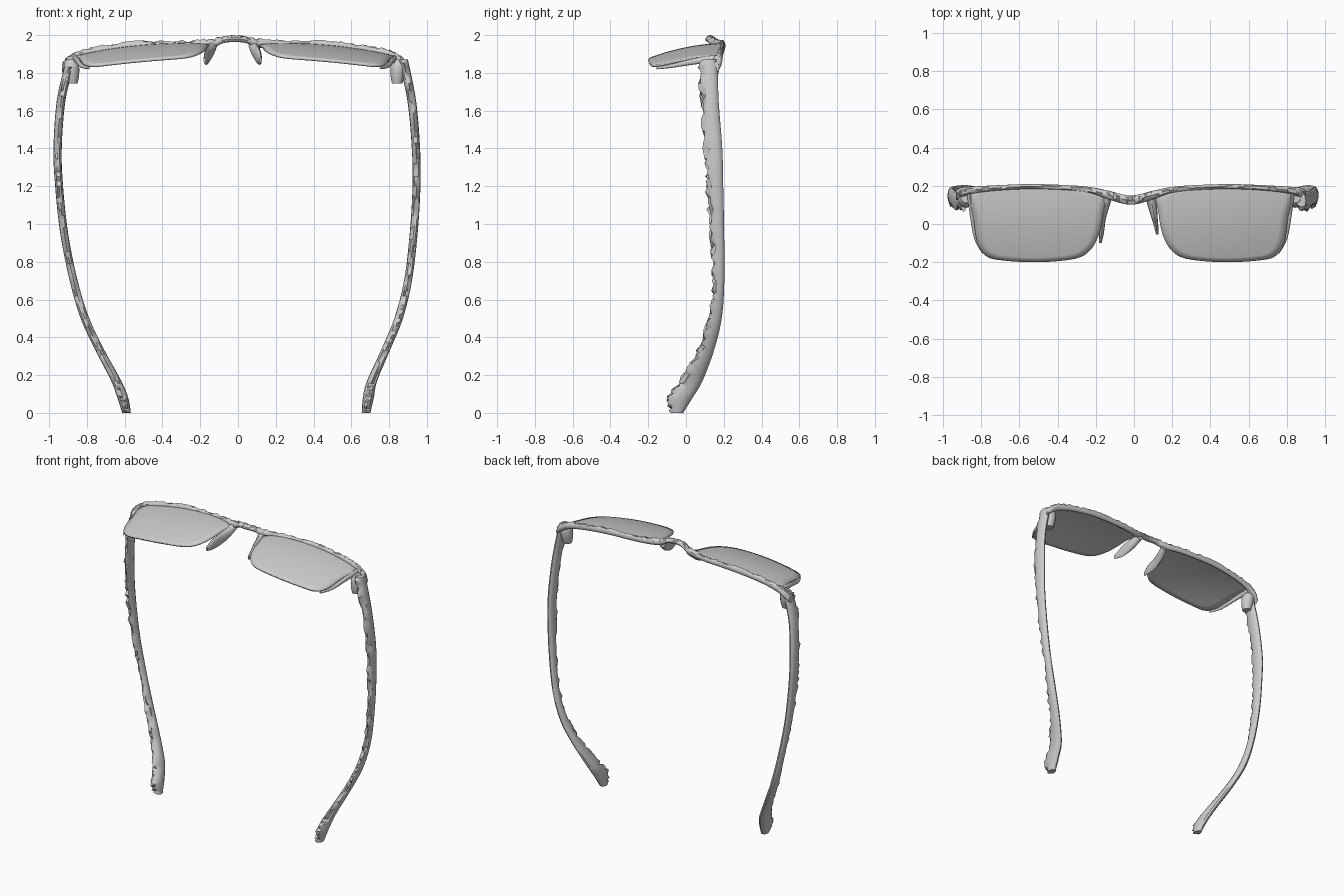
import bpy, bmesh, math, random
from mathutils import Vector

random.seed(4)
if "Cube" in bpy.data.objects:
    bpy.data.objects.remove(bpy.data.objects["Cube"])

grey = bpy.data.materials.new("plain grey")
grey.use_nodes = True
COLOUR = (0.6, 0.6, 0.6, 1)
grey.diffuse_color = COLOUR
grey.node_tree.nodes["Principled BSDF"].inputs["Base Color"].default_value = COLOUR
MID = -0.017  # mirror line of the front frame


def smooth_path(rows, steps, closed=False):
    """Catmull-Rom resampling of equal-length tuples."""
    pts = [Vector(r) for r in rows]
    n = len(pts)
    pick = (lambda i: pts[i % n]) if closed else (lambda i: pts[max(0, min(n - 1, i))])
    out = []
    for i in range(n if closed else n - 1):
        a, b, c, d = (pick(i + k) for k in (-1, 0, 1, 2))
        for s in range(steps):
            t = s / steps
            out.append(0.5 * (2 * b + (c - a) * t + (2 * a - 5 * b + 4 * c - d) * t * t
                              + (3 * b - a - 3 * c + d) * t ** 3))
    return out if closed else out + [pts[-1]]


def finish(name, bm, angle=40):
    bmesh.ops.recalc_face_normals(bm, faces=bm.faces)
    mesh = bpy.data.meshes.new(name)
    bm.to_mesh(mesh)
    bm.free()
    mesh.materials.append(grey)
    ob = bpy.data.objects.new(name, mesh)
    bpy.context.collection.objects.link(ob)
    bpy.ops.object.select_all(action="DESELECT")
    ob.select_set(True)
    bpy.context.view_layer.objects.active = ob
    bpy.ops.object.shade_smooth_by_angle(angle=math.radians(angle))
    return ob


def loft(name, rows, axis, side=1, shift=0.0, steps=6, sides=12, rough=0.0, worn=0):
    """Oval tube; rows hold centre x, y, z and two radii across the axis."""
    bm = bmesh.new()
    across = [i for i in range(3) if i != axis]
    rings = []
    for row in smooth_path(rows, steps):
        ring = []
        for k in range(sides):
            a = math.tau * k / sides
            co = Vector(row[:3])
            offset = (row[3] * math.cos(a), row[4] * math.sin(a))
            for i, o in zip(across, offset):
                co[i] += o
            # ragged wear along one edge only
            if offset[1] * worn > 0.6 * row[4]:
                co[across[1]] += random.uniform(-rough, rough)
            co.x = co.x * side + shift
            ring.append(bm.verts.new(co))
        rings.append(ring)
    for p, q in zip(rings, rings[1:]):
        for k in range(sides):
            m = (k + 1) % sides
            bm.faces.new((p[k], p[m], q[m], q[k]))
    bm.faces.new(rings[0])
    bm.faces.new(rings[-1])
    return finish(name, bm)


def lens_height(u, y):
    return 1.918 + 0.2 * y - 0.2 * (u - 0.27) ** 2 + 0.018 * (1 - (y / 0.2) ** 2)


def lens(name, side):
    outline = smooth_path([(.14, .15), (.145, .06), (.165, -.05), (.21, -.135), (.29, -.182),
                           (.48, -.2), (.66, -.192), (.755, -.17), (.803, -.1), (.825, .04),
                           (.845, .17), (.7, .192), (.5, .205), (.28, .192)], 4, True)
    bm = bmesh.new()
    hub = Vector((.48, 0))
    place = lambda p: bm.verts.new((side * p.x + MID, p.y, lens_height(p.x, p.y)))
    n = len(outline)
    rings = [[place(hub.lerp(p, t / 8)) for p in outline] for t in range(1, 9)]
    centre = place(hub)
    for k in range(n):
        m = (k + 1) % n
        bm.faces.new((centre, rings[0][k], rings[0][m]))
        for p, q in zip(rings, rings[1:]):
            bm.faces.new((p[k], q[k], q[m], p[m]))
    ob = finish(name, bm)
    shell = ob.modifiers.new("thickness", "SOLIDIFY")
    shell.thickness = 0.012
    shell.offset = -1 if ob.data.polygons[0].normal.z > 0 else 1


# Brow rim with bridge, one continuous bar
half = [(.06, .135, 1.974, .024, .016), (.12, .153, 1.956, .022, .022),
        (.25, .183, 1.95, .015, .02), (.5, .196, 1.945, .013, .02),
        (.7, .189, 1.922, .014, .021), (.82, .178, 1.892, .018, .024),
        (.885, .165, 1.856, .026, .028), (.915, .15, 1.825, .026, .026)]
brow = [(-r[0],) + r[1:] for r in reversed(half)] + [(0, .125, 1.978, .024, .015)] + half
loft("brow_rim", brow, 0, 1, MID, 7, rough=.008, worn=1)

# Arms: the two are bent slightly differently
arm_paths = {
    "left": [(.875, 1.87), (.92, 1.65), (.942, 1.4), (.945, 1.2), (.93, .95), (.9, .7),
             (.85, .5), (.78, .33), (.71, .17), (.69, .08), (.678, 0)],
    "right": [(.895, 1.83), (.937, 1.65), (.955, 1.4), (.947, 1.2), (.92, .95), (.87, .7),
              (.81, .5), (.73, .33), (.645, .17), (.61, .08), (.59, 0)],
}
# centre y, half thickness, half depth at each arm station
arm_sections = [(.122, .025, .045), (.128, .023, .045), (.147, .022, .045), (.155, .021, .042),
                (.168, .021, .034), (.175, .021, .028), (.156, .023, .033), (.108, .024, .04),
                (.03, .027, .058), (-.03, .029, .065), (-.045, .023, .03)]
# the nose pads sit unevenly: sideways shift and front end in y
pads = {"left": (-.035, -.055), "right": (-.02, -.1)}

for label, side in (("left", 1), ("right", -1)):
    lens(label + "_lens", side)
    rows = [(x, s[0], z, s[1], s[2]) for (x, z), s in zip(arm_paths[label], arm_sections)]
    loft(label + "_arm", rows, 2, side, 0, 8, rough=.016, worn=-1)
    # Hinge block behind the outer corner
    loft(label + "_hinge", [(.865, .14, 1.872, .025, .03), (.865, .132, 1.84, .04, .045),
                            (.862, .128, 1.79, .038, .042), (.86, .125, 1.745, .028, .03)],
         2, side, MID, 3)
    # Outer edge of the lens rim
    loft(label + "_outer_rim", [(.845, .17, 1.878, .014, .02), (.83, .04, 1.86, .012, .016),
                                (.81, -.08, 1.836, .009, .01), (.772, -.155, 1.826, .005, .007)],
         1, side, MID, 4)
    # Nose pad, hanging from the end of the bridge
    shift, front = pads[label]
    loft(label + "_nose_pad", [(.115, .155, 1.945, .025, .022), (.13, .1, 1.912, .024, .036),
                               (.143, .03, 1.889, .016, .042),
                               (.15, front + .05, 1.876, .012, .034),
                               (.156, front, 1.866, .006, .015)], 1, side, shift, 4)
